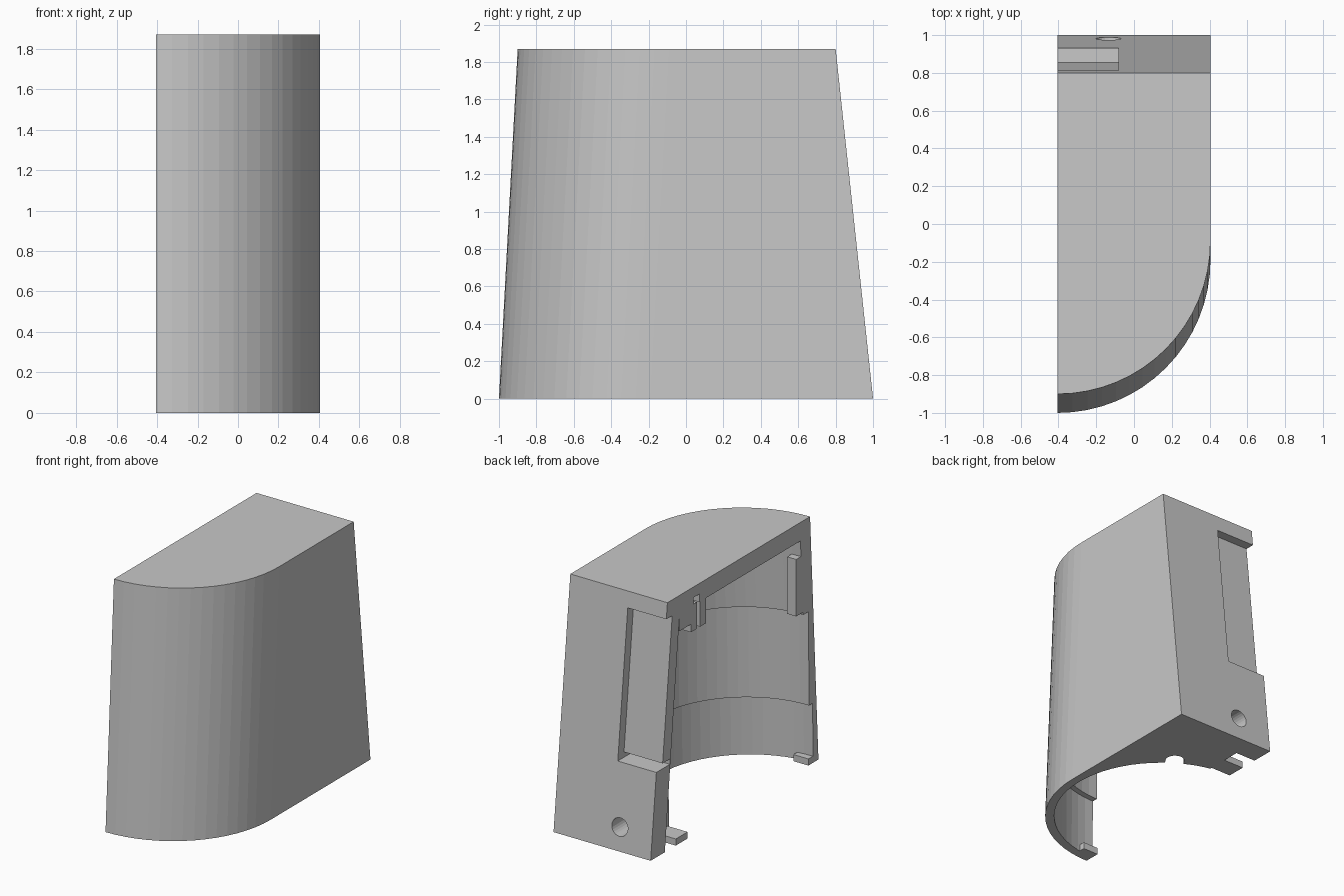
import bpy, bmesh, math
from mathutils import Matrix

cube = bpy.data.objects.get("Cube")
if cube:
    bpy.data.objects.remove(cube, do_unlink=True)

grey = bpy.data.materials.new("plain grey")
grey.use_nodes = True
colour = (0.58, 0.58, 0.58, 1)
grey.diffuse_color = colour
grey.node_tree.nodes["Principled BSDF"].inputs["Base Color"].default_value = colour

H = 1.87        # height
LEFT = -0.405   # open side
R = 0.81        # outer corner radius
SEG = 16


def loft(name, a, b):
    """Solid between two matching rings of points."""
    bm = bmesh.new()
    ra, rb = ([bm.verts.new(p) for p in ring] for ring in (a, b))
    bm.faces.new(ra)
    bm.faces.new(rb)
    for i in range(len(ra)):
        j = (i + 1) % len(ra)
        bm.faces.new((ra[i], ra[j], rb[j], rb[i]))
    bmesh.ops.recalc_face_normals(bm, faces=bm.faces)
    mesh = bpy.data.meshes.new(name)
    bm.to_mesh(mesh)
    bm.free()
    mesh.materials.append(grey)
    obj = bpy.data.objects.new(name, mesh)
    bpy.context.collection.objects.link(obj)
    return obj


def side_prism(name, x0, x1, yz):
    return loft(name, [(x0, y, z) for y, z in yz], [(x1, y, z) for y, z in yz])


def box(name, x0, x1, y0, y1, z0, z1):
    return side_prism(name, x0, x1, [(y0, z0), (y1, z0), (y1, z1), (y0, z1)])


def back(z, depth=0):
    """Depth of the sloping back wall at a height."""
    return 1 - 0.2 * z / H - depth


def cut(obj, cutter):
    mod = obj.modifiers.new("cut", "BOOLEAN")
    mod.operation = "DIFFERENCE"
    mod.solver = "EXACT"
    mod.object = cutter
    bpy.context.view_layer.objects.active = obj
    bpy.ops.object.modifier_apply(modifier=mod.name)
    bpy.data.objects.remove(cutter, do_unlink=True)


# Outer shell: rounded front, straight side, sloping back
def outer_ring(z):
    yc = R - 1 + 0.1 * z / H
    arc = [(LEFT + R * math.sin(t), yc - R * math.cos(t), z)
           for t in (math.pi / 2 * i / SEG for i in range(SEG + 1))]
    return arc + [(-LEFT, back(z), z), (LEFT, back(z), z)]


shell = loft("shell", outer_ring(0), outer_ring(H))


# Stepped round cavity, open to the left and below
def cavity_ring(z, yc, r):
    arc = [(LEFT + r * math.cos(t), yc + r * math.sin(t), z)
           for t in (math.pi * (i / (2 * SEG) - 0.5) for i in range(2 * SEG + 1))]
    return arc + [(-0.6, yc + r, z), (-0.6, yc - r, z)]


for z0, z1, y0, y1, r in ((0.4, 1.73, -0.155, -0.075, 0.71),
                          (0.3, 1.16, -0.145, -0.135, 0.745),
                          (-0.1, 0.45, -0.187, -0.18, 0.75)):
    cut(shell, loft("cavity", cavity_ring(z0, y0, r), cavity_ring(z1, y1, r)))

# Pocket along the inside of the back wall
cut(shell, side_prism("pocket", -0.6, -0.24, [
    (0, -0.1), (back(-0.1, 0.17), -0.1), (back(1.73, 0.16), 1.73), (0, 1.73)]))

# Recess in the back with a slit through the wall at its foot
lo, hi = 0.64, 1.75
cut(shell, side_prism("recess", -0.6, -0.083, [
    (back(lo, 0.07), lo), (1.2, lo), (1.2, hi), (back(hi, 0.07), hi)]))
cut(shell, box("slit", -0.6, -0.083, 0.77, 1.1, lo, lo + 0.04))

# Screw hole in the back
bm = bmesh.new()
bmesh.ops.create_cone(bm, cap_ends=True, segments=24, radius1=0.067, radius2=0.067, depth=0.5,
                      matrix=Matrix.Translation((-0.135, 1.0, 0.175)) @ Matrix.Rotation(math.pi / 2, 4, "X"))
hole_mesh = bpy.data.meshes.new("hole")
bm.to_mesh(hole_mesh)
bm.free()
hole_mesh.materials.append(grey)
hole = bpy.data.objects.new("hole", hole_mesh)
bpy.context.collection.objects.link(hole)
cut(shell, hole)


# Round-ended channel running outwards from the cavity
def channel_ring(z, angle=math.radians(57), start=0.6, end=0.79, r=0.065):
    pts = [(end + r * math.cos(t), r * math.sin(t))
           for t in (math.pi * (i / 12 - 0.5) for i in range(13))]
    pts += [(start, r), (start, -r)]
    c, s = math.cos(angle), math.sin(angle)
    return [(LEFT + u * c - v * s, -0.187 + u * s + v * c, z) for u, v in pts]


cut(shell, loft("channel", channel_ring(-0.1), channel_ring(0.3)))

# Small tabs at the bottom of the open side
box("back_tab", LEFT, -0.2, 0.56, 0.70, 0, 0.05)
box("front_tab", LEFT, -0.28, -0.97, -0.88, 0, 0.05)

# Slotted boss on the front wall, flush with the open side
boss = box("front_boss", LEFT, -0.33, -0.89, -0.735, 1.18, 1.61)
cut(boss, box("boss_slot", -0.6, -0.36, -0.875, -0.825, 1.2, 1.8))

# Block and pair of ribs under the ceiling at the back, with a slot above
cut(shell, box("ceiling_slot", -0.6, -0.3, 0.42, 0.49, 1.6, 1.79))
box("back_block", LEFT, -0.3, 0.52, 0.655, 1.60, 1.74)
for i, (y0, y1) in enumerate(((0.34, 0.41), (0.45, 0.52))):
    box(f"back_rib_{i + 1}", LEFT, -0.33, y0, y1, 1.54, 1.74)
